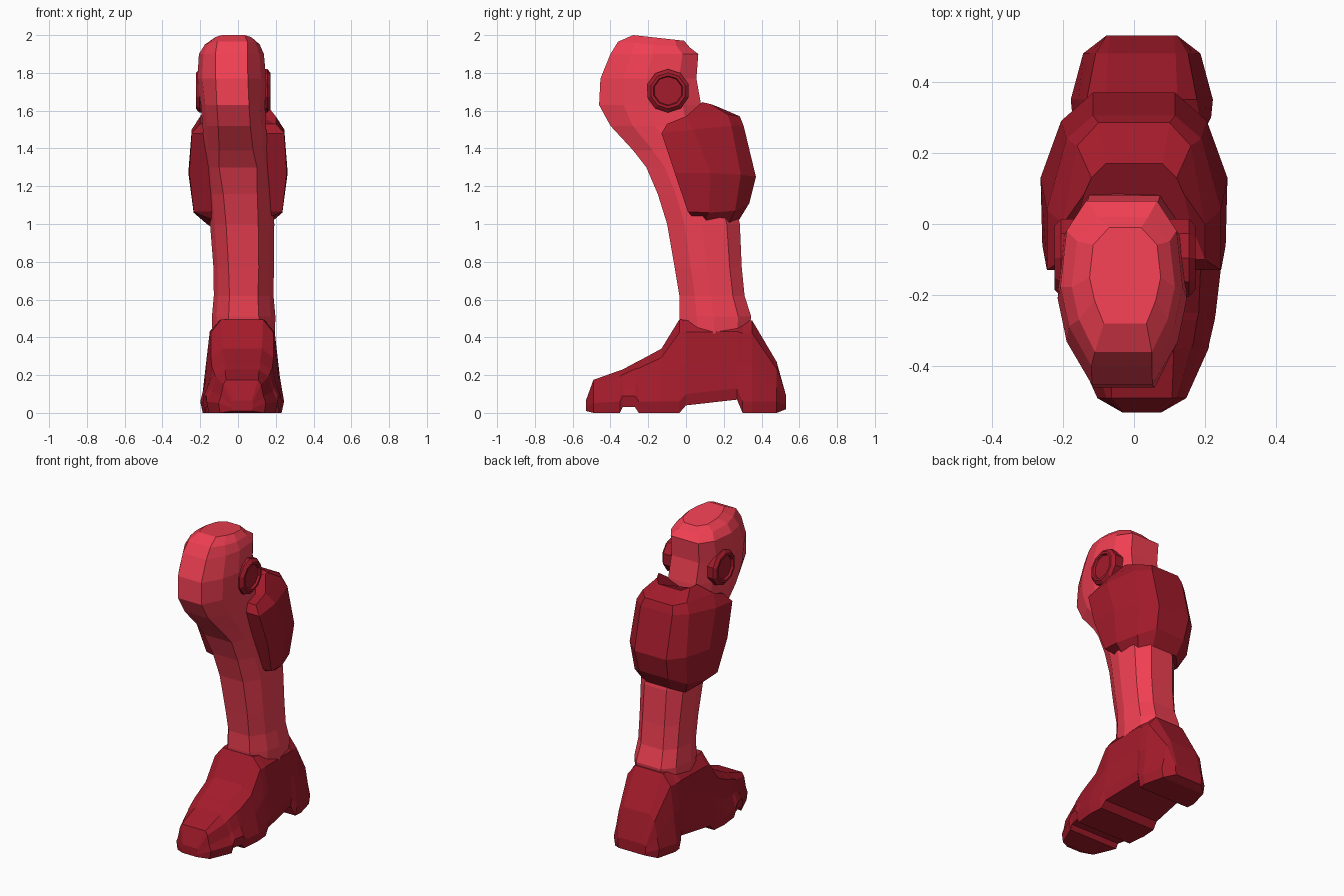
import bpy, bmesh, math


def material(name, rgb):
    m = bpy.data.materials.new(name)
    m.diffuse_color = (*rgb, 1)
    return m


LIGHT = material("light_red", (0.87, 0.05, 0.085))
DARK = material("dark_red", (0.37, 0.011, 0.024))


def loft(name, rings, mat):
    """Skin a list of equal-length closed rings and cap both ends."""
    bm = bmesh.new()
    loops = [[bm.verts.new(p) for p in r] for r in rings]
    n = len(rings[0])
    for a, b in zip(loops, loops[1:]):
        for i in range(n):
            j = (i + 1) % n
            bm.faces.new((a[i], a[j], b[j], b[i]))
    bm.faces.new(loops[0])
    bm.faces.new(loops[-1])
    bmesh.ops.recalc_face_normals(bm, faces=bm.faces)
    me = bpy.data.meshes.new(name)
    bm.to_mesh(me)
    bm.free()
    ob = bpy.data.objects.new(name, me)
    bpy.context.collection.objects.link(ob)
    me.materials.append(mat)
    return ob


def mirrored(half, cx):
    """Close a half section (x, y, z) by mirroring it about x = cx."""
    return ([(cx + x, y, z) for x, y, z in half]
            + [(cx - x, y, z) for x, y, z in reversed(half)])


# Shin and knee: z, front y, back y, centre x, half width, front facet, back facet
shin = [
    (0.40, -0.02, 0.33, 0.03, 0.165, 0.09, 0.09),
    (0.51, -0.035, 0.345, 0.03, 0.168, 0.08, 0.09),
    (0.62, -0.035, 0.31, 0.03, 0.158, 0.075, 0.08),
    (0.77, -0.06, 0.295, 0.03, 0.16, 0.08, 0.08),
    (1.00, -0.10, 0.285, 0.022, 0.17, 0.085, 0.08),
    (1.16, -0.15, 0.25, 0.012, 0.172, 0.09, 0.08),
    (1.30, -0.21, 0.20, 0.0, 0.17, 0.10, 0.08),
    (1.39, -0.28, 0.15, -0.01, 0.168, 0.09, 0.08),
    (1.52, -0.40, 0.09, -0.02, 0.168, 0.085, 0.08),
    (1.63, -0.46, 0.08, -0.027, 0.17, 0.085, 0.10),
    (1.77, -0.453, 0.055, -0.033, 0.182, 0.085, 0.10),
    (1.90, -0.40, 0.065, -0.035, 0.172, 0.085, 0.10),
    (1.965, -0.36, 0.02, -0.03, 0.145, 0.08, 0.07),
    (2.00, -0.28, -0.01, -0.025, 0.10, 0.06, 0.045),
]
rings = []
for z, f, b, cx, w, fw, bw in shin:
    d = b - f
    tilt = 0.03 if z > 1.95 else 0
    half = [(fw, f), (0.86 * w, f + 0.24 * d), (w, f + 0.48 * d),
            (0.9 * w, f + 0.82 * d), (bw, b)]
    rings.append(mirrored([(x, y, z - tilt * (y - f) / d) for x, y in half], cx))
loft("shin_and_knee", rings, LIGHT)

# Calf armour: half sections running from the front edge round to the back
calf = [
    [(0.13, 0.05, 1.02), (0.165, 0.10, 1.0), (0.15, 0.22, 0.99), (0.09, 0.28, 1.02)],
    [(0.235, 0.01, 1.065), (0.235, 0.12, 1.06), (0.19, 0.26, 1.07), (0.105, 0.335, 1.11)],
    [(0.258, -0.06, 1.27), (0.263, 0.13, 1.27), (0.205, 0.29, 1.26), (0.115, 0.37, 1.25)],
    [(0.245, -0.13, 1.48), (0.245, 0.04, 1.50), (0.19, 0.24, 1.52), (0.115, 0.305, 1.52)],
    [(0.20, -0.10, 1.53), (0.20, 0.00, 1.57), (0.16, 0.22, 1.58), (0.10, 0.285, 1.57)],
    [(0.16, 0.0, 1.55), (0.14, 0.085, 1.645), (0.12, 0.13, 1.635), (0.08, 0.17, 1.62)],
]
loft("calf_armour", [mirrored(h, 0.0) for h in calf], DARK)

# Knee pivot discs: rim with a shallow dished centre, one on each side
disc = [(0.09, 0.115), (0.18, 0.115), (0.198, 0.095), (0.198, 0.08), (0.185, 0.075)]
for side, label in ((1, "right"), (-1, "left")):
    rings = [[(-0.025 + side * x,
               -0.095 + r * math.cos(math.tau * (i + 0.5) / 10),
               1.705 + r * math.sin(math.tau * (i + 0.5) / 10)) for i in range(10)]
             for x, r in disc]
    loft("knee_disc_" + label, rings, DARK)

# Boot: y, sole z, top z, half width at the sole, half width near the top, top facet
boot = [
    (-0.53, 0.02, 0.075, 0.055, 0.055, 0.05),
    (-0.49, 0.01, 0.185, 0.125, 0.10, 0.085),
    (-0.35, 0.01, 0.235, 0.188, 0.14, 0.09),
    (-0.335, 0.04, 0.24, 0.19, 0.145, 0.09),
    (-0.27, 0.04, 0.275, 0.205, 0.155, 0.095),
    (-0.25, 0.01, 0.285, 0.208, 0.16, 0.095),
    (-0.13, 0.01, 0.35, 0.222, 0.165, 0.105),
    (-0.035, 0.01, 0.505, 0.215, 0.165, 0.11),
    (0.0, 0.05, 0.50, 0.21, 0.172, 0.12),
    (0.27, 0.08, 0.50, 0.18, 0.172, 0.12),
    (0.30, 0.01, 0.50, 0.195, 0.165, 0.11),
    (0.35, 0.01, 0.50, 0.20, 0.155, 0.10),
    (0.48, 0.01, 0.28, 0.165, 0.13, 0.095),
    (0.53, 0.03, 0.10, 0.10, 0.10, 0.09),
]
rings = []
for y, zb, zt, wb, wt, tw in boot:
    h = zt - zb
    half = [(0.94 * wb, y, zb), (wb, y, zb + min(0.06, 0.3 * h)),
            (0.5 * (wb + wt), y, zb + 0.5 * h), (wt, y, zb + 0.86 * h), (tw, y, zt)]
    rings.append(mirrored([(x, yy, z - 0.01) for x, yy, z in half], 0.022))
loft("boot", rings, DARK)
